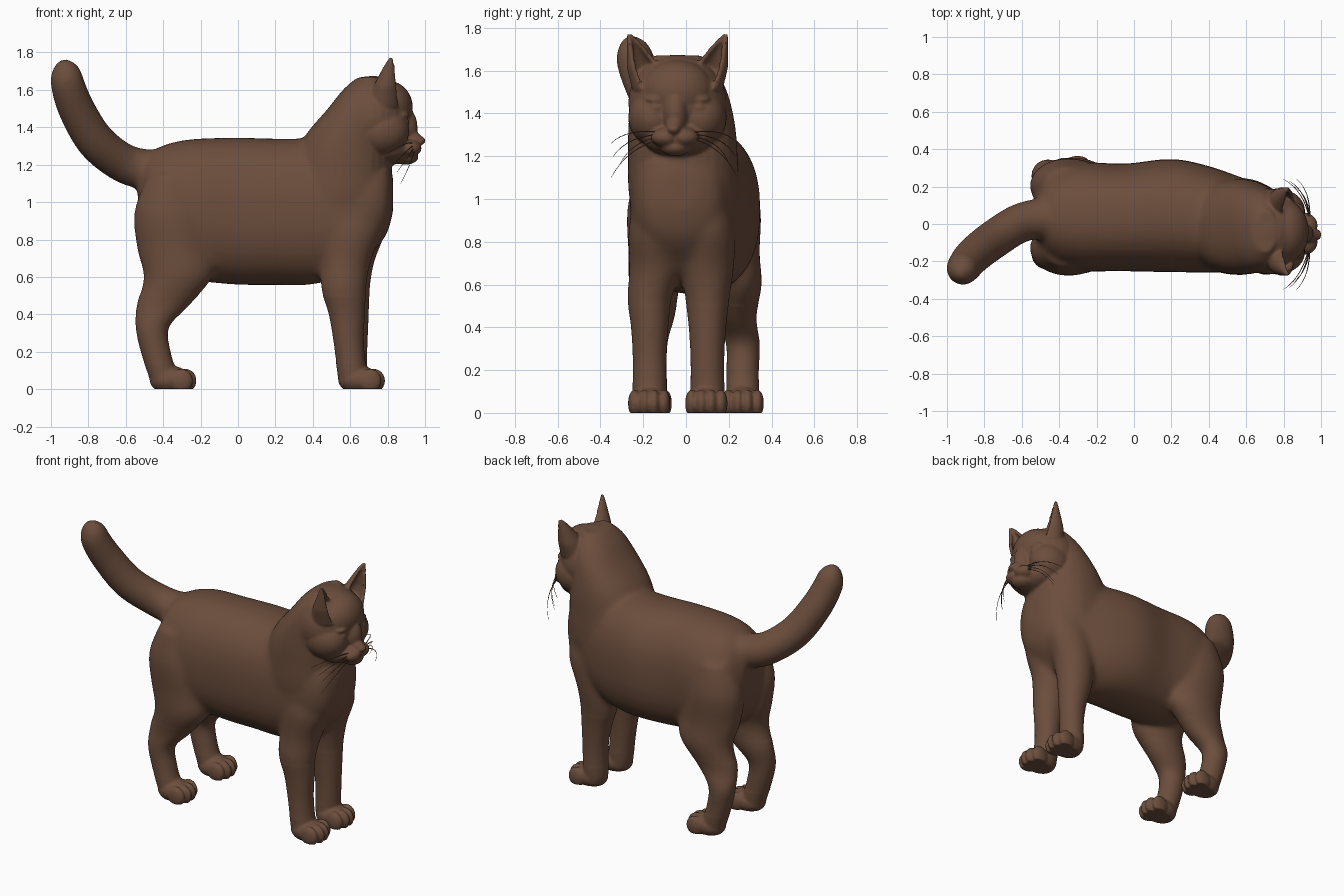
import bpy, bmesh, math
from mathutils import Vector, Matrix

if "Cube" in bpy.data.objects:
    bpy.data.objects.remove(bpy.data.objects["Cube"])

fur = bpy.data.materials.new("brown fur")
fur.diffuse_color = (0.15, 0.076, 0.046, 1)
fur.use_nodes = True
fur.node_tree.nodes["Principled BSDF"].inputs["Base Color"].default_value = fur.diffuse_color
HY = -0.04  # centre line of the head


def catmull(rows, n=6):
    """Smoothly interpolate rows of numbers."""
    out = []
    for i in range(len(rows) - 1):
        a, b, c, d = (rows[max(i - 1, 0)], rows[i], rows[i + 1], rows[min(i + 2, len(rows) - 1)])
        for k in range(n):
            t = k / n
            out.append([0.5 * (2 * q + (r - p) * t + (2 * p - 5 * q + 4 * r - s) * t * t
                               + (3 * q - p - 3 * r + s) * t ** 3) for p, q, r, s in zip(a, b, c, d)])
    return out + [list(rows[-1])]


def skin(bm, rings):
    """Join rings of points into a closed tube."""
    rings = [[bm.verts.new(p) for p in ring] for ring in rings]
    n = len(rings[0])
    for a, b in zip(rings, rings[1:]):
        for k in range(n):
            bm.faces.new((a[k], a[(k + 1) % n], b[(k + 1) % n], b[k]))
    bm.faces.new(rings[0])
    bm.faces.new(rings[-1])


def loft(bm, rows, axis, power=2.0, seg=32):
    """Closed tube; rows are x, y, z, radius 1, radius 2."""
    rows = catmull(rows)
    rings = []
    for i, (x, y, z, r1, r2) in enumerate(rows):
        if axis == 'x':
            u, v = Vector((0, 1, 0)), Vector((0, 0, 1))
        elif axis == 'z':
            u, v = Vector((1, 0, 0)), Vector((0, 1, 0))
        else:
            t = (Vector(rows[min(i + 1, len(rows) - 1)][:3]) - Vector(rows[max(i - 1, 0)][:3])).normalized()
            v = t.cross(Vector((0, 1, 0))).normalized()
            u = v.cross(t)
        ring = []
        for k in range(seg):
            c, s = math.cos(2 * math.pi * k / seg), math.sin(2 * math.pi * k / seg)
            c, s = (math.copysign(abs(w) ** (2 / power), w) for w in (c, s))
            ring.append(Vector((x, y, z)) + u * c * r1 + v * s * r2)
        rings.append(ring)
    skin(bm, rings)


def ball(bm, c, r):
    m = Matrix.Translation(c) @ Matrix.Diagonal((*r, 1))
    bmesh.ops.create_uvsphere(bm, u_segments=28, v_segments=18, radius=1, matrix=m)


# Torso, neck, tail, legs, paws, head and ears fused into one skin
bm = bmesh.new()
loft(bm, [(-.535, .04, 1.02, .1, .12), (-.46, .04, .99, .225, .28), (-.3, .04, .965, .288, .365),
          (-.05, .035, .953, .288, .392), (.2, .045, .948, .303, .392), (.4, .025, .948, .285, .388),
          (.6, -.01, .96, .25, .34), (.72, -.025, 1.0, .22, .27), (.795, -.03, 1.03, .17, .2),
          (.83, -.03, 1.04, .08, .09)], 'x', 2.35)
loft(bm, [(.55, 0, .8, .2, .2), (.55, -.01, 1.0, .265, .255), (.56, -.015, 1.2, .263, .257),
          (.585, -.02, 1.35, .23, .25), (.64, HY + .01, 1.5, .16, .225), (.68, HY, 1.6, .12, .18),
          (.7, HY, 1.67, .06, .11)], 'z', 2.2)
loft(bm, [(-.36, .05, 1.16, .12, .12), (-.5, .03, 1.175, .11, .11), (-.62, 0, 1.213, .106, .106),
          (-.76, -.09, 1.325, .105, .105), (-.86, -.17, 1.49, .1, .1), (-.908, -.228, 1.62, .093, .093),
          (-.919, -.245, 1.69, .083, .083), (-.926, -.255, 1.74, .054, .054), (-.928, -.257, 1.768, .015, .015)], 't')
for hip, foot in ((-.13, -.165), (.205, .265)):
    m = (hip + foot) / 2
    loft(bm, [(-.36, hip, 1.15, .12, .1), (-.355, hip, .95, .2, .145), (-.33, hip, .75, .21, .14),
              (-.32, m, .6, .185, .12), (-.4, m, .45, .142, .095), (-.458, foot, .33, .09, .08),
              (-.44, foot, .2, .081, .077), (-.4, foot, .07, .078, .077), (-.395, foot, .02, .07, .07)], 'z')
for dx, top, foot in ((0, -.14, -.17), (.02, .1, .1)):
    loft(bm, [(.6 + dx, top, 1.0, .16, .1), (.6 + dx, top, .85, .17, .13), (.575 + dx, top, .68, .135, .125),
              (.565 + dx, foot, .54, .122, .105), (.582 + dx, foot, .4, .098, .088),
              (.592 + dx, foot, .25, .082, .08), (.61, foot, .08, .078, .08), (.615, foot, .02, .07, .075)], 'z')

# Paws with four toes each
for x, y in ((.65, -.172), (.65, .095), (-.358, -.165), (-.358, .265)):
    ball(bm, (x - .005, y, .05), (.11, .09, .075))
    for k, fwd in enumerate((.057, .077, .077, .057)):
        ball(bm, (x + fwd, y + (k - 1.5) * .046, .045), (.06, .03, .064))

# Head with cheeks, muzzle, nose, chin, brows and eyes
ball(bm, (.72, HY, 1.45), (.2, .23, .225))
ball(bm, (.80, HY, 1.505), (.135, .17, .145))
ball(bm, (.80, HY, 1.29), (.14, .165, .092))
ball(bm, (.885, HY - .01, 1.40), (.075, .06, .11))
ball(bm, (.935, HY - .015, 1.34), (.05, .042, .035))
ball(bm, (.972, HY - .018, 1.328), (.031, .032, .024))
ball(bm, (.895, HY - .01, 1.242), (.07, .07, .042))
for s in (-1, 1):
    ball(bm, (.765, HY + s * .11, 1.38), (.15, .12, .13))
    ball(bm, (.912, HY - .012 + s * .043, 1.288), (.07, .07, .046))
    ball(bm, (.865, HY + s * .1, 1.465), (.05, .055, .02))
    ball(bm, (.88, HY + s * .103, 1.425), (.036, .032, .028))

# Ears: cupped crescents open to the front and outside
for s in (-1, 1):
    rings = []
    for i in range(13):
        t = i / 12
        r = .105 * (1 - t) ** .85 + .012
        c = Vector((.775 + .045 * t, HY + s * (.212 + .025 * min(1, t * 2.5) - r), 1.51 + .262 * t))
        arc = [math.radians(180 - s * 30 + (k - 7) * 16) for k in range(15)]
        outer = [c + Vector((math.cos(a) * r * .9, math.sin(a) * r, 0)) for a in arc]
        q = max(r - .024, r * .3)
        inner = [c + Vector((math.cos(a) * q * .9 + .004, math.sin(a) * q, 0)) for a in reversed(arc)]
        rings.append(outer + inner)
    skin(bm, rings)

bmesh.ops.recalc_face_normals(bm, faces=bm.faces)
me = bpy.data.meshes.new("body")
bm.to_mesh(me)
bm.free()
body = bpy.data.objects.new("body", me)
bpy.context.collection.objects.link(body)
me.materials.append(fur)
mod = body.modifiers.new("fuse", 'REMESH')
mod.mode, mod.voxel_size, mod.use_smooth_shade = 'VOXEL', .0088, True
mod = body.modifiers.new("soften", 'SMOOTH')
mod.factor, mod.iterations = .5, 3
body.select_set(True)
bpy.context.view_layer.objects.active = body
bpy.ops.object.convert(target='MESH')

# Soften the joints of torso and legs, sparing face and paws; flatten the soles
bm = bmesh.new()
bm.from_mesh(body.data)
for low, count in ((.14, 12), (.5, 22)):
    soft = [v for v in bm.verts if v.co.z > low and (v.co.z < 1.16 or v.co.x < .69)]
    for _ in range(count):
        bmesh.ops.smooth_vert(bm, verts=soft, factor=.5, use_axis_x=True, use_axis_y=True, use_axis_z=True)
for v in bm.verts:
    v.co.z = max(v.co.z, 0)
for f in bm.faces:
    f.smooth = True
bm.to_mesh(body.data)
bm.free()

# Whiskers: thin tapered drooping curves
cu = bpy.data.curves.new("whiskers", 'CURVE')
cu.dimensions, cu.bevel_depth, cu.bevel_resolution = '3D', .0035, 1
tips = [(.80, .31, 1.26), (.83, .30, 1.2), (.85, .27, 1.16), (.87, .31, 1.10)]
for s in (-1, 1):
    for k, (x, y, z) in enumerate(tips):
        y = y if s < 0 else y * .9
        a = Vector((.94, HY + s * .06, 1.31 - .008 * k))
        d = Vector((x, HY + s * y, z))
        mid = (a + d) / 2 + Vector((.04, s * .05, .05))
        sp = cu.splines.new('POLY')
        sp.points.add(8)
        for i, p in enumerate(sp.points):
            t = i / 8
            p.co = (*(a * (1 - t) ** 2 + mid * 2 * t * (1 - t) + d * t * t), 1)
            p.radius = 1 - .75 * t
wh = bpy.data.objects.new("whiskers", cu)
bpy.context.collection.objects.link(wh)
cu.materials.append(fur)
